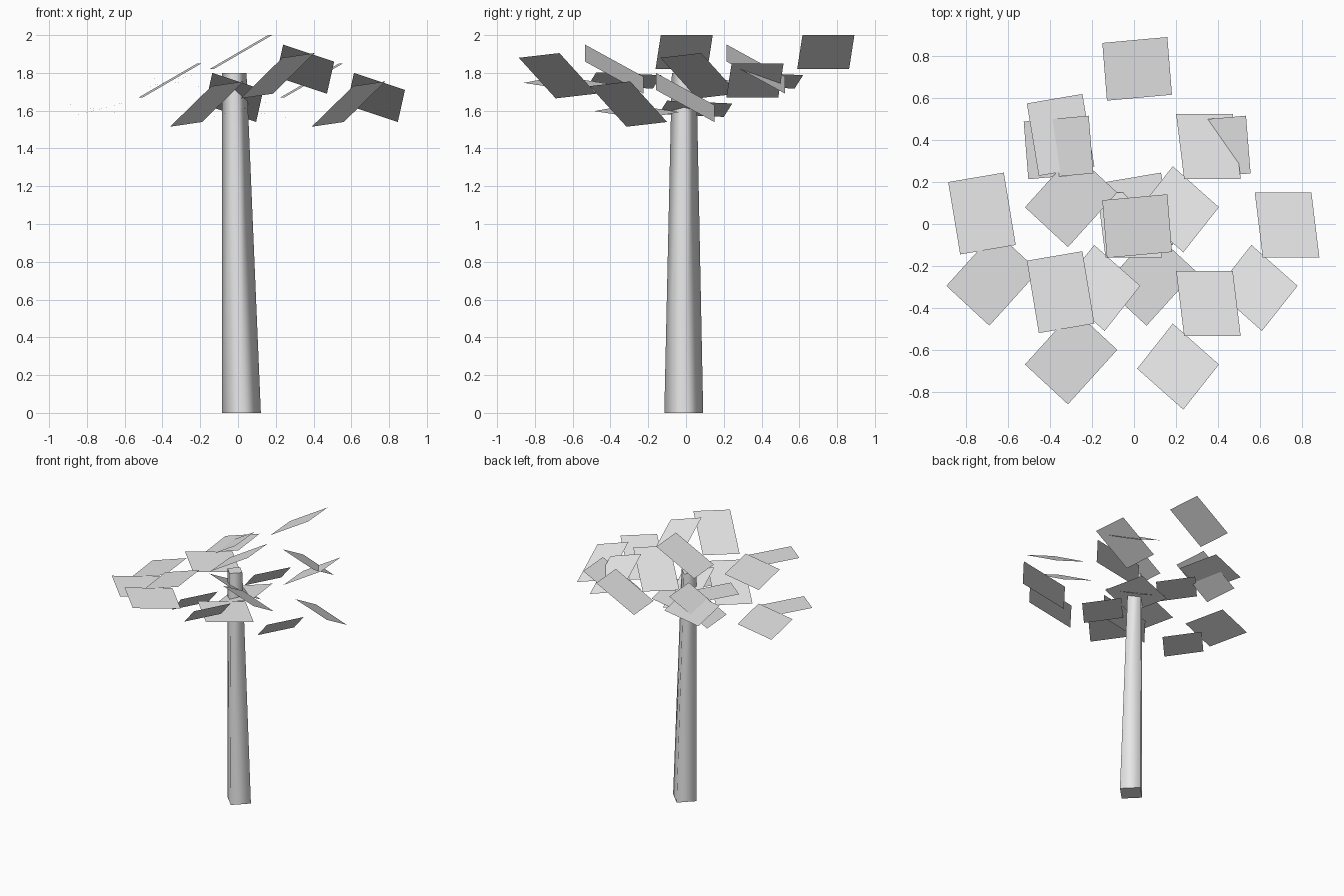
import bpy
import bmesh
from mathutils import Vector

cube = bpy.data.objects.get("Cube")
if cube:
    bpy.data.objects.remove(cube, do_unlink=True)

# One plain material
grey = bpy.data.materials.new("light grey")
grey.use_nodes = True
grey.diffuse_color = (0.8, 0.8, 0.8, 1)
shader = next(n for n in grey.node_tree.nodes if n.type == "BSDF_PRINCIPLED")
shader.inputs["Base Color"].default_value = (0.8, 0.8, 0.8, 1)


def add_object(name, bm):
    mesh = bpy.data.meshes.new(name)
    bm.normal_update()
    bm.to_mesh(mesh)
    bm.free()
    mesh.materials.append(grey)
    obj = bpy.data.objects.new(name, mesh)
    bpy.context.scene.collection.objects.link(obj)
    return obj


# Trunk: leaning, tapered four-sided post with soft-shaded sides and flat ends
def diamond(bm, x, y, z, r):
    return [bm.verts.new((x + dx * r, y + dy * r, z))
            for dx, dy in ((1, 0), (0, 1), (-1, 0), (0, -1))]


bm = bmesh.new()
base = diamond(bm, 0.018, -0.012, 0, 0.103)
top = diamond(bm, -0.02, -0.01, 1.8, 0.065)
for i in range(4):
    j = (i + 1) % 4
    bm.faces.new((base[i], base[j], top[j], top[i])).smooth = True
for cap in (bm.faces.new(base[::-1]), bm.faces.new(top)):
    for edge in cap.edges:
        edge.smooth = False
add_object("trunk", bm)

# Leaf cards of one cluster: centre and the two edge directions
cards = {
    "back_leaf": ((0.015, 0.365, 1.76), (0.31, 0.028, 0.18), (0.022, -0.275, 0)),
    "right_leaf": ((-0.35, 0.05, 1.61), (0.265, 0.045, 0.071), (0.057, -0.345, 0.015)),
    "left_leaf": ((0.355, -0.005, 1.67), (0.27, 0, -0.09), (0.038, -0.31, 0.17)),
    "front_right_leaf": ((-0.3, -0.26, 1.595), (0.205, -0.19, -0.035), (0.235, 0.26, -0.04)),
    "front_left_leaf": ((0.21, -0.305, 1.635), (0.22, -0.195, 0.215), (0.17, 0.215, 0.025)),
}

# The cluster repeats four times around the trunk; front and back sit higher
step = 0.375
clusters = {
    "back": (0, step, 0.15),
    "front": (0, -step, 0.15),
    "left": (step, 0, 0),
    "right": (-step, 0, 0),
}

for side, offset in clusters.items():
    for name, (centre, along, across) in cards.items():
        c = Vector(centre) + Vector(offset)
        a, b = Vector(along) / 2, Vector(across) / 2
        bm = bmesh.new()
        face = bm.faces.new([bm.verts.new(p) for p in
                             (c - a - b, c + a - b, c + a + b, c - a + b)])
        face.normal_update()
        if face.normal.z < 0:
            face.normal_flip()
        add_object(f"{side}_cluster_{name}", bm)
